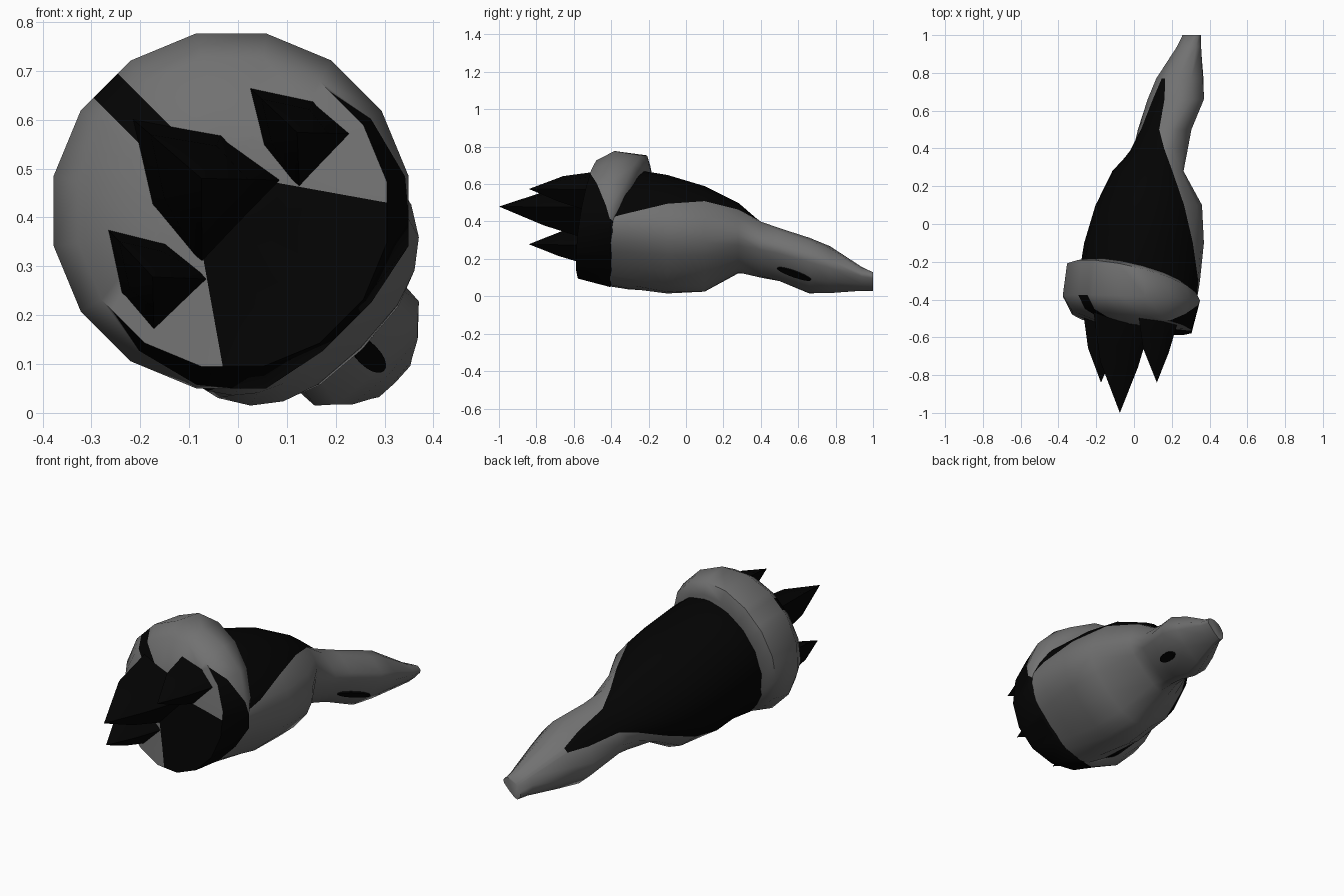
import bpy, bmesh, math
from mathutils import Matrix, Vector

cube = bpy.data.objects.get("Cube")
if cube:
    bpy.data.objects.remove(cube, do_unlink=True)


def material(name, v):
    m = bpy.data.materials.new(name)
    m.use_nodes = True
    m.diffuse_color = (v, v, v, 1)
    m.node_tree.nodes["Principled BSDF"].inputs["Base Color"].default_value = (v, v, v, 1)
    return m


GREY, BLACK = 0, 1
MATS = [material("mid grey", 0.165), material("near black", 0.001)]

# The paw is rolled 45 degrees: local x = across, y = along, z = back of the paw
ROLL = Matrix.Translation((0, 0, 0.385)) @ Matrix.Rotation(math.radians(-45), 4, 'Y')
HEAD_SHIFT = 0.01   # fist and claws sit slightly to one side


def finish(name, bm, shift=0.0):
    bmesh.ops.recalc_face_normals(bm, faces=bm.faces)
    mesh = bpy.data.meshes.new(name)
    bm.transform(ROLL @ Matrix.Translation((shift, 0, 0)))
    bm.to_mesh(mesh)
    bm.free()
    for m in MATS:
        mesh.materials.append(m)
    ob = bpy.data.objects.new(name, mesh)
    bpy.context.collection.objects.link(ob)
    bpy.ops.object.select_all(action='DESELECT')
    ob.select_set(True)
    bpy.context.view_layer.objects.active = ob
    bpy.ops.object.shade_smooth_by_angle(angle=math.radians(60))


def loft(bm, rings, rule=lambda i: GREY, tip=None):
    """Skin closed rings of points; close the end with a cap or a tip."""
    loops = [[bm.verts.new(p) for p in r] for r in rings]
    n = len(loops[0])
    for r, s in zip(loops, loops[1:]):
        for i in range(n):
            j = (i + 1) % n
            bm.faces.new((r[i], r[j], s[j], s[i])).material_index = rule(i)
    bm.faces.new(loops[0])
    if tip is None:
        bm.faces.new(loops[-1])
    else:
        t = bm.verts.new(tip)
        for i in range(n):
            bm.faces.new((loops[-1][i], loops[-1][(i + 1) % n], t)).material_index = rule(i)


# Forearm and handle: y, centre height, half width, top, bottom, dark angle
SECTIONS = [
    (-0.42, -0.04, 0.30, 0.32, 0.255, 126), (-0.3, -0.05, 0.31, 0.355, 0.265, 117),
    (-0.1, -0.08, 0.30, 0.34, 0.275, 98), (0.1, -0.10, 0.275, 0.28, 0.26, 90),
    (0.28, -0.10, 0.20, 0.17, 0.15, 86), (0.4, -0.16, 0.15, 0.10, 0.14, 55),
    (0.5, -0.20, 0.145, 0.09, 0.135, 28), (0.66, -0.30, 0.158, 0.12, 0.113, 16),
    (0.77, -0.335, 0.125, 0.115, 0.10, 6), (0.94, -0.41, 0.07, 0.055, 0.042, 6),
    (1.0, -0.43, 0.06, 0.035, 0.026, 6)]
STEPS = 5


def section(y, mid, half, top, bottom, dark):
    d = math.radians(dark)
    side = [d * i / STEPS for i in range(STEPS)]
    side += [d + (math.pi - d) * i / STEPS for i in range(STEPS)]
    angles = side + [math.pi] + [-t for t in reversed(side[1:])]
    square = 0.5 if y > 0.3 else 0.75   # flat underside, squarer on the handle
    ring = []
    for t in angles:
        s, c = math.sin(t), math.cos(t)
        if c < 0:
            s, c = math.copysign(abs(s) ** square, s), -abs(c) ** square
        ring.append((half * s, y, mid + c * (top if c > 0 else bottom)))
    return ring


bm = bmesh.new()
rings = [section(*s) for s in SECTIONS]
count = len(rings[0])
loft(bm, rings, lambda i: BLACK if i < STEPS or i >= count - STEPS else GREY)
for f in bm.faces:   # the dark back ends on the handle
    if f.calc_center_median().y > 0.77:
        f.material_index = GREY
finish("forearm", bm)

# Fist: tilted rings (radius, y, tilt), flat on the palm side
SIDES = 16
bm = bmesh.new()
fist = []
for r, y, tilt in [(0.29, -0.28, 0.32), (0.348, -0.31, 0.32), (0.37, -0.395, 0.05),
                   (0.322, -0.525, 0.22), (0.16, -0.545, 0.12)]:
    ring = []
    for i in range(SIDES):
        t = math.tau * (i + 0.5) / SIDES
        z = max(0.03 * r / 0.37 + r * math.cos(t), -0.305)
        ring.append((r * math.sin(t), y + tilt * z, z))
    fist.append(ring)
loft(bm, fist, tip=(0, -0.55, 0))

# Cut the colour borders into the fist
SLOPE, STRIPE, PALM = 1.44, 0.035, -0.225
BORDER, BORDER_POINT = Vector((0, 2.75, 1)), Vector((0, -0.49, 0))
cuts = [((s * 0.11, 0, 0), (s * SLOPE, 0, 1)) for s in (-1, 1)]
cuts += [((s * STRIPE, 0, 0), (1, 0, 0)) for s in (-1, 1)]
cuts += [(BORDER_POINT, BORDER), ((0, 0, PALM), (0, 0, 1))]
for co, no in cuts:
    bmesh.ops.bisect_plane(bm, geom=bm.verts[:] + bm.edges[:] + bm.faces[:],
                           plane_co=co, plane_no=no)
for f in bm.faces:
    c = f.calc_center_median()
    if math.hypot(c.x, c.z - 0.02) < 0.312 and c.y < -0.44:
        dark = c.z + SLOPE * (abs(c.x) - 0.11) < 0
    else:
        dark = c.z < PALM or BORDER.dot(c - BORDER_POINT) < 0
    if c.z > 0.09:   # the knuckles are grey except for the middle stripe
        dark = abs(c.x) < STRIPE and c.y < -0.36 and c.z > 0.2
    f.material_index = BLACK if dark else GREY
finish("fist", bm, HEAD_SHIFT)


# Claws: five-sided, bulging on the back, straight underneath
def claw(name, outline, tip):
    tip = Vector(tip)
    base = [Vector((x, -0.5 + 0.22 * z, z)) for x, z in outline]
    middle = []
    for i, p in enumerate(base):
        q = tip.lerp(p, 0.72 if i < 3 else 0.55)
        q.y = p.y + (tip.y - p.y) * 0.52
        middle.append(q)
    bm = bmesh.new()
    loft(bm, [base, middle], lambda i: BLACK, tip)
    for f in bm.faces:
        f.material_index = BLACK
    finish(name, bm, HEAD_SHIFT)


claw("middle_claw", [(-0.11, 0.155), (-0.01, 0.31), (0.1, 0.155), (0.124, -0.005),
                     (-0.124, -0.01)], (0.004, -1.0, 0.12))
for name, s in (("left_claw", 1), ("right_claw", -1)):
    shape = [(0.138, 0.08), (0.205, 0.187), (0.28, 0.07), (0.288, -0.035), (0.126, -0.042)]
    claw(name, [(s * x, z) for x, z in shape], (s * 0.209, -0.84, 0.048))

# Small dark oval under the handle
bm = bmesh.new()
bmesh.ops.create_cone(bm, cap_ends=True, segments=20, radius1=1, radius2=1, depth=0.009)
tilt = math.atan2(-0.078, 0.16)
bm.transform(Matrix.Translation((0, 0.578, -0.375)) @ Matrix.Rotation(tilt, 4, 'X')
             @ Matrix.Diagonal((0.023, 0.1, 1, 1)))
for f in bm.faces:
    f.material_index = BLACK
finish("handle_spot", bm)
